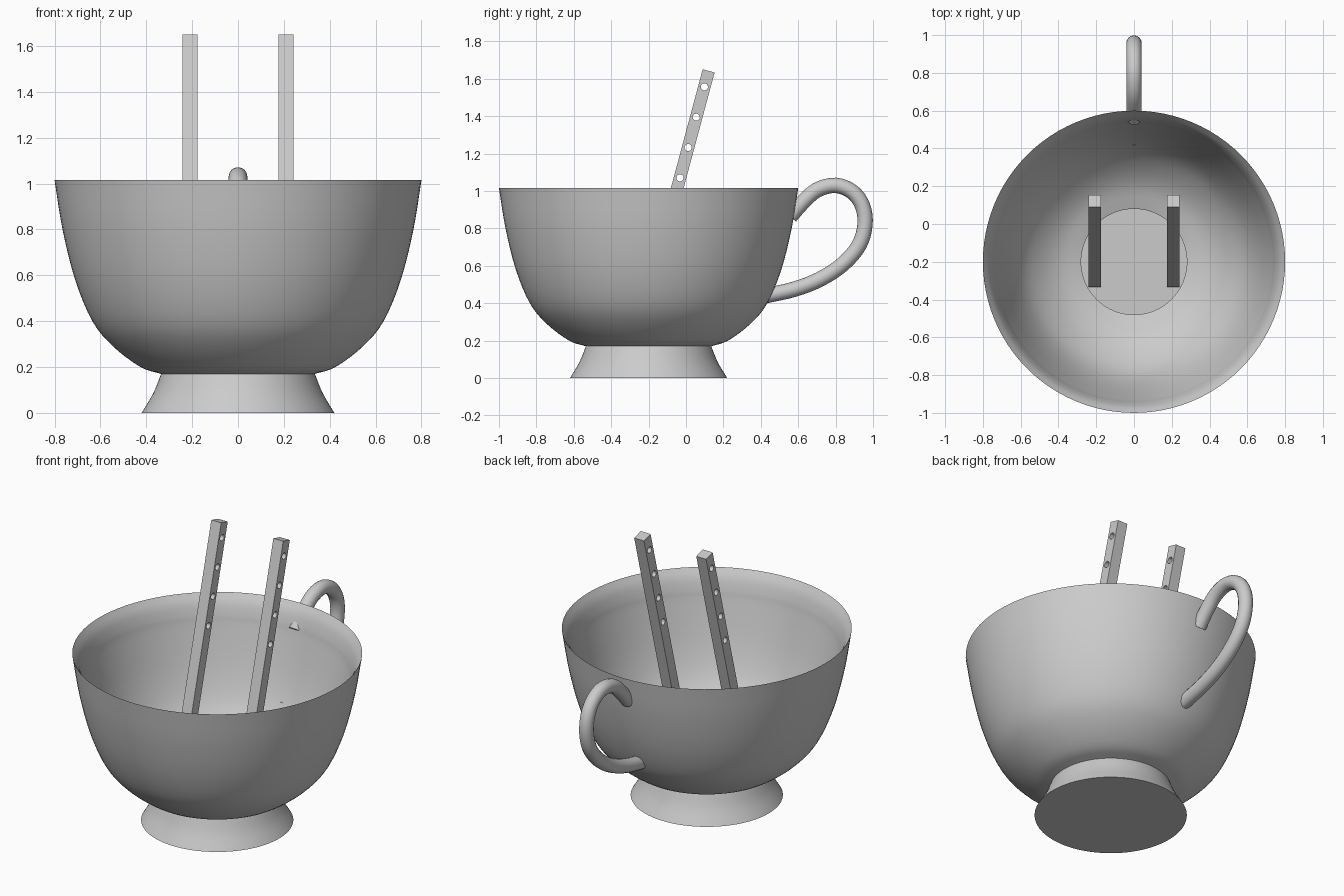
import bpy, bmesh, math
from mathutils import Matrix, Vector

cube = bpy.data.objects.get("Cube")
if cube:
    bpy.data.objects.remove(cube, do_unlink=True)

GREY = (0.6, 0.6, 0.6, 1)
grey = bpy.data.materials.new("plain grey")
grey.use_nodes = True
grey.diffuse_color = GREY
grey.node_tree.nodes["Principled BSDF"].inputs["Base Color"].default_value = GREY

CUP_Y = -0.2
SIDES = 96


def add_mesh(name, mesh, smooth=False):
    obj = bpy.data.objects.new(name, mesh)
    bpy.context.collection.objects.link(obj)
    mesh.materials.clear()
    mesh.materials.append(grey)
    if smooth:
        bpy.ops.object.select_all(action='DESELECT')
        obj.select_set(True)
        bpy.context.view_layer.objects.active = obj
        bpy.ops.object.shade_smooth_by_angle(angle=math.radians(30))
    return obj


def curve_mesh(curve):
    """Turn a curve into a plain mesh."""
    tmp = bpy.data.objects.new("curve_helper", curve)
    bpy.context.collection.objects.link(tmp)
    graph = bpy.context.evaluated_depsgraph_get()
    mesh = bpy.data.meshes.new_from_object(tmp.evaluated_get(graph))
    bpy.data.objects.remove(tmp, do_unlink=True)
    bpy.data.curves.remove(curve)
    return mesh


def smooth_path(points, steps=4):
    """Catmull-Rom curve through 2D points."""
    p = [Vector(q) for q in points]
    p = [2 * p[0] - p[1]] + p + [2 * p[-1] - p[-2]]
    out = []
    for a, b, c, d in zip(p, p[1:], p[2:], p[3:]):
        for i in range(steps):
            t = i / steps
            out.append(0.5 * (2 * b + (c - a) * t + (2 * a - 5 * b + 4 * c - d) * t ** 2
                              + (3 * b - a - 3 * c + d) * t ** 3))
    return out + [p[-2]]


# Cup: hollow foot and bowl turned from one closed profile
foot_out = smooth_path([(0.42, 0), (0.37, 0.085), (0.335, 0.17)])
bowl_out = smooth_path([(0.335, 0.17), (0.425, 0.2), (0.545, 0.29), (0.635, 0.4),
                        (0.71, 0.58), (0.765, 0.8), (0.8, 1.015)])
bowl_in = smooth_path([(0.8, 1.015), (0.768, 0.965), (0.746, 0.9), (0.73, 0.83), (0.665, 0.6),
                       (0.595, 0.435), (0.51, 0.33), (0.405, 0.252), (0.28, 0.205)])
foot_in = smooth_path([(0.28, 0.205), (0.32, 0.11), (0.35, 0.05)])
profile = [Vector((0, 0))] + foot_out + bowl_out[1:] + bowl_in[1:] + foot_in[1:] + [Vector((0, 0.05))]

bm = bmesh.new()
verts = [bm.verts.new((r, 0, z)) for r, z in profile]
edges = [bm.edges.new(pair) for pair in zip(verts, verts[1:])]
bmesh.ops.spin(bm, geom=verts + edges, axis=(0, 0, 1), cent=(0, 0, 0),
               angle=math.tau, steps=SIDES)
bmesh.ops.remove_doubles(bm, verts=bm.verts, dist=0.0001)
bmesh.ops.recalc_face_normals(bm, faces=bm.faces)
cup_mesh = bpy.data.meshes.new("cup")
bm.to_mesh(cup_mesh)
bm.free()
cup = add_mesh("cup", cup_mesh, smooth=True)
cup.location.y = CUP_Y

# Handle: round tube swept along a loop behind the cup
loop = smooth_path([(0.557, 0.863), (0.62, 0.935), (0.7, 1.005), (0.8, 1.03), (0.89, 0.995),
                    (0.944, 0.92), (0.957, 0.82), (0.925, 0.71), (0.84, 0.61),
                    (0.72, 0.53), (0.58, 0.475), (0.425, 0.44)])
curve = bpy.data.curves.new("handle", 'CURVE')
curve.dimensions = '3D'
curve.bevel_depth = 0.041
curve.bevel_resolution = 6
curve.use_fill_caps = True
spline = curve.splines.new('POLY')
spline.points.add(len(loop) - 1)
for point, (y, z) in zip(spline.points, loop):
    point.co = (0, y, z, 1)
add_mesh("handle", curve_mesh(curve), smooth=True)

# Bars: square sticks with four cross holes, leaning back out of the cup
BAR, LENGTH, LEAN = 0.066, 1.635, math.radians(15)
s, c = math.sin(LEAN), math.cos(LEAN)
h = BAR / 2


def closed_spline(curve, points):
    spline = curve.splines.new('POLY')
    spline.points.add(len(points) - 1)
    for point, (x, y) in zip(spline.points, points):
        point.co = (x, y, 0, 1)
    spline.use_cyclic_u = True


for name, x in (("left_bar", 0.209), ("right_bar", -0.209)):
    curve = bpy.data.curves.new(name, 'CURVE')
    curve.dimensions = '2D'
    curve.fill_mode = 'BOTH'
    curve.extrude = h
    closed_spline(curve, [(-h, -LENGTH), (h, -LENGTH), (h, 0), (-h, 0)])
    for i in range(4):
        centre = -0.088 - i * 0.168
        closed_spline(curve, [(0.019 * math.cos(a), centre + 0.019 * math.sin(a))
                              for a in (math.tau * k / 24 for k in range(24))])
    bar = add_mesh(name, curve_mesh(curve))
    for poly in bar.data.polygons:
        poly.use_smooth = False
    bar.matrix_world = Matrix(((0, 0, 1, x), (c, s, 0, 0.121), (-s, c, 0, 1.642), (0, 0, 0, 1)))
